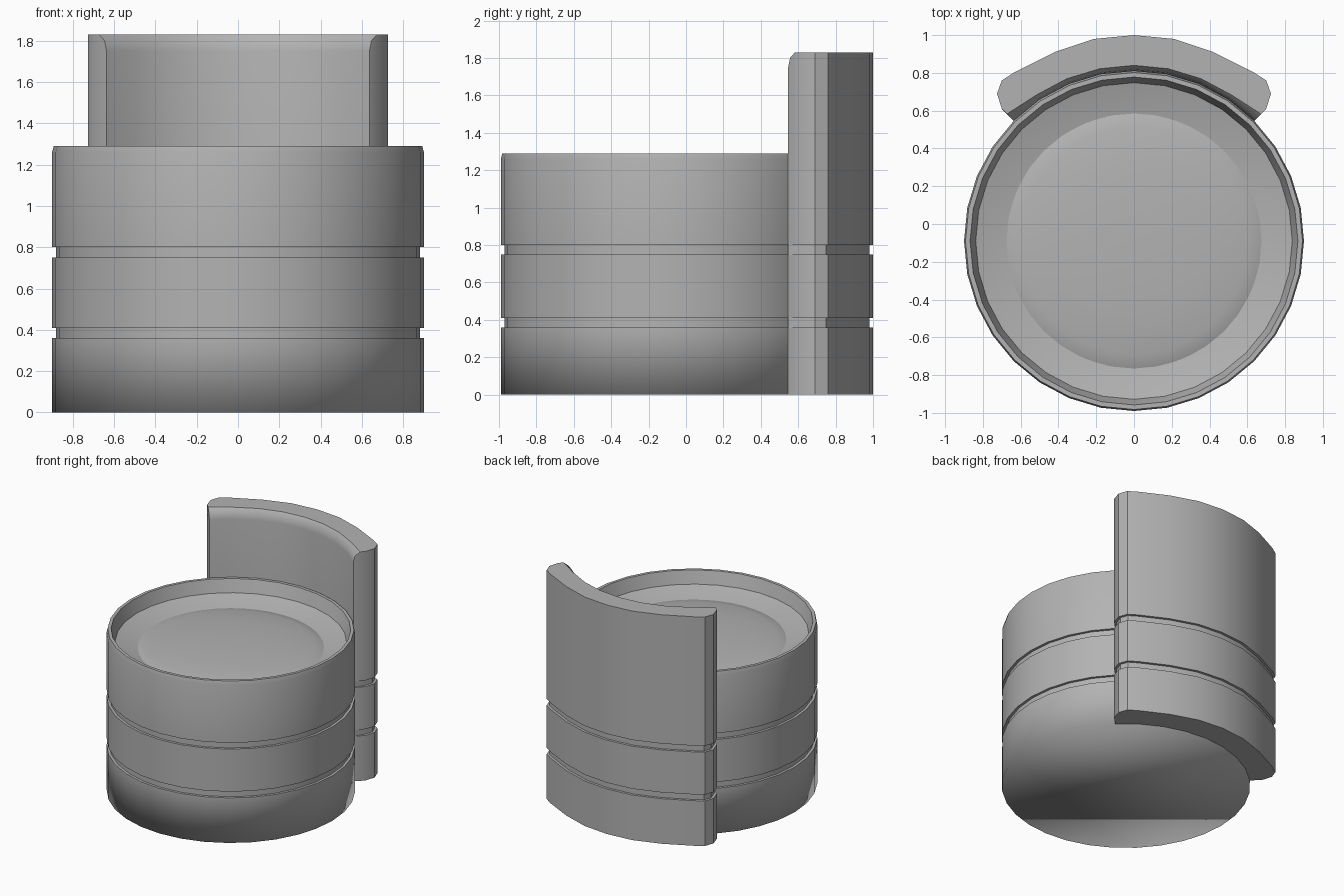
import bpy, bmesh, math

cube = bpy.data.objects.get("Cube")
if cube:
    bpy.data.objects.remove(cube, do_unlink=True)

SEGMENTS = 32
CENTRE_Y = -0.09
RADIUS = 0.9
GROOVES = [(0.36, 0.41), (0.75, 0.8)]
GROOVE_DEPTH = 0.02

grey = bpy.data.materials.new("grey upholstery")
grey.use_nodes = True
colour = (0.45, 0.45, 0.45, 1)
grey.diffuse_color = colour
grey.node_tree.nodes["Principled BSDF"].inputs["Base Color"].default_value = colour


def loft(name, rings, angle=35):
    """Skin a stack of equal-length closed rings and cap both ends."""
    bm = bmesh.new()
    layers = [[bm.verts.new(p) for p in ring] for ring in rings]
    for a, b in zip(layers, layers[1:]):
        for i in range(len(a)):
            j = (i + 1) % len(a)
            bm.faces.new((a[i], a[j], b[j], b[i]))
    bm.faces.new(layers[0][::-1])
    bm.faces.new(layers[-1])
    bmesh.ops.recalc_face_normals(bm, faces=bm.faces)
    mesh = bpy.data.meshes.new(name)
    bm.to_mesh(mesh)
    bm.free()
    mesh.materials.append(grey)
    obj = bpy.data.objects.new(name, mesh)
    bpy.context.collection.objects.link(obj)
    bpy.ops.object.select_all(action="DESELECT")
    obj.select_set(True)
    bpy.context.view_layer.objects.active = obj
    bpy.ops.object.shade_smooth_by_angle(angle=math.radians(angle))
    return obj


def circle(r, z, segments=SEGMENTS):
    steps = [2 * math.pi * i / segments for i in range(segments)]
    return [(r * math.cos(t), CENTRE_Y + r * math.sin(t), z) for t in steps]


def groove_profile():
    """Inset depth against height for the two piping grooves."""
    for low, high in GROOVES:
        yield 0, low
        yield GROOVE_DEPTH, low
        yield GROOVE_DEPTH, high
        yield 0, high


# Drum with grooves, thin rim and a shallow bowl inside
profile = [(RADIUS, 0)]
profile += [(RADIUS - d, z) for d, z in groove_profile()]
profile += [(RADIUS, 1.26), (0.892, 1.29), (0.868, 1.29), (0.838, 1.19),
            (0.68, 1.143), (0.4, 1.1)]
drum = loft("seat_drum", [circle(r, z) for r, z in profile])

# Soft underside: shading flows round the bottom edge
for edge in drum.data.edges:
    if all(drum.data.vertices[v].co.z < 0.001 for v in edge.vertices):
        edge.use_edge_sharp = False

# Cushion, a low dome resting in the bowl
dome = [(0.74, 1.11), (0.7, 1.137), (0.6, 1.158), (0.4, 1.175),
        (0.2, 1.183), (0.05, 1.185)]
loft("seat_cushion", [circle(r, z, 40) for r, z in dome], 60)

# Backrest, a crescent wrapped round the rear of the drum
half = [(0.7, 0.61), (0.725, 0.69), (0.7, 0.76), (0.63, 0.805),
        (0.42, 0.91), (0.21, 0.98)]
outer = half + [(0, 1)] + [(-x, y) for x, y in reversed(half)]


def crescent(z, inset=0, bevel=0):
    ring = []
    for i, (x, y) in enumerate(outer):
        x0, y0 = outer[max(i - 1, 0)]
        x1, y1 = outer[min(i + 1, len(outer) - 1)]
        length = math.hypot(x1 - x0, y1 - y0)
        ring.append((x - inset * (y1 - y0) / length,
                     y + inset * (x1 - x0) / length, z))
    # Inner arc follows the drum, widening for the bevelled top edge
    for i in range(9):
        t = math.radians(135 - 90 * i / 8)
        r = RADIUS + bevel * (1.7 if i in (0, 8) else 1)
        ring.append((r * math.cos(t), CENTRE_Y + r * math.sin(t), z))
    return ring


# Insets point inwards, so the offset is negated for this winding
layers = [crescent(0)]
layers += [crescent(z, -d if outer[0][0] < 0 else d) for d, z in groove_profile()]
layers += [crescent(1.75), crescent(1.8, 0, 0.008), crescent(1.83, 0, 0.03)]
loft("backrest", layers)
